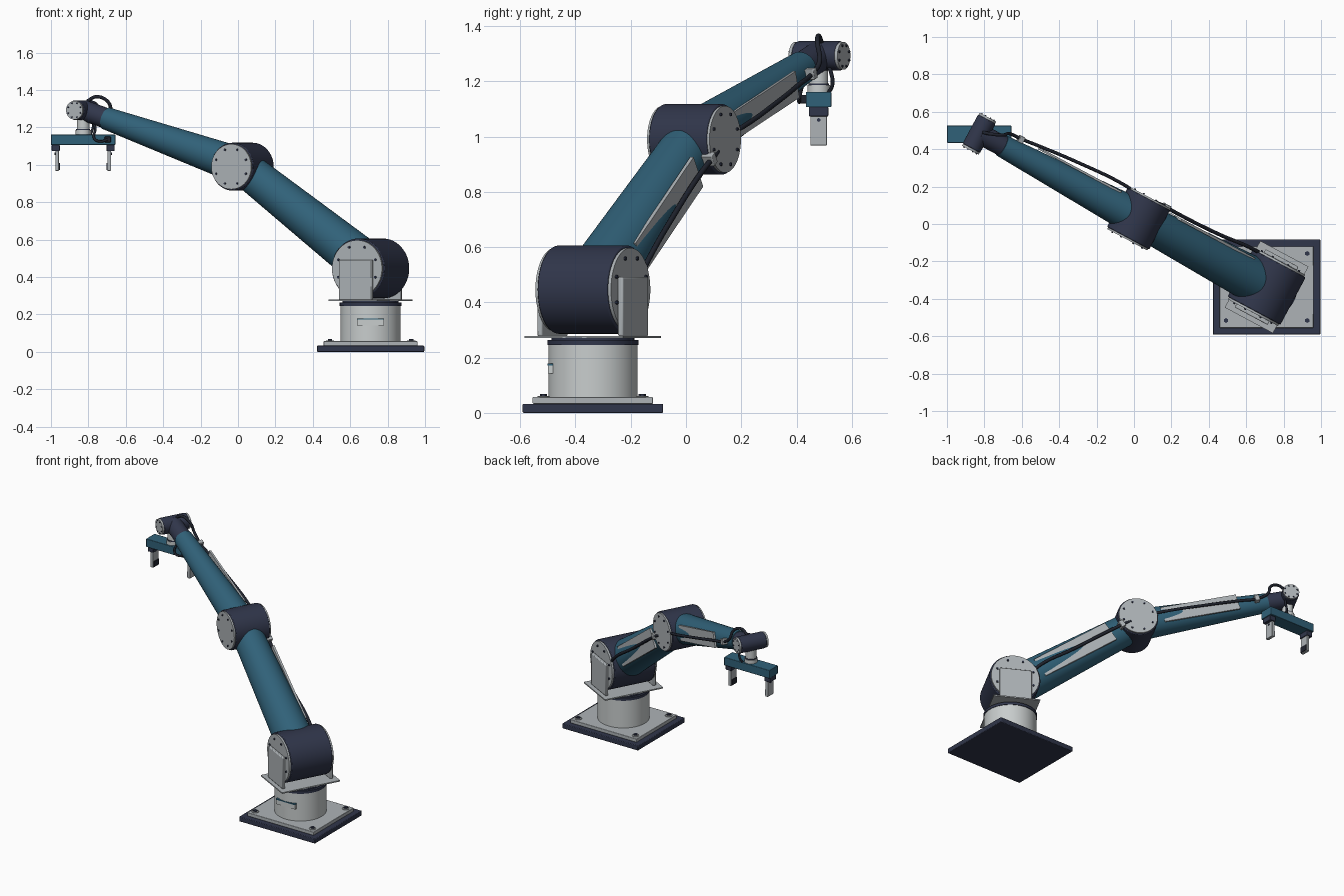
import bpy, bmesh, math
from mathutils import Matrix, Vector

if bpy.data.objects.get("Cube"):
    bpy.data.objects.remove(bpy.data.objects["Cube"], do_unlink=True)


def material(name, r, g, b):
    m = bpy.data.materials.new(name)
    m.use_nodes = True
    m.diffuse_color = (r, g, b, 1)
    m.node_tree.nodes["Principled BSDF"].inputs["Base Color"].default_value = (r, g, b, 1)
    return m


BLUE = material("steel blue paint", .03, .12, .19)
NAVY = material("dark navy", .03, .037, .07)
GREY = material("light grey metal", .42, .45, .47)
WHITE = material("off white paint", .58, .61, .61)
BLACK = material("black rubber", .014, .017, .027)


def finish(bm, name, mat, bevel=0):
    me = bpy.data.meshes.new(name)
    bm.to_mesh(me)
    bm.free()
    me.materials.append(mat)
    for p in me.polygons:
        p.use_smooth = True
    me.set_sharp_from_angle(angle=math.radians(35))
    ob = bpy.data.objects.new(name, me)
    bpy.context.collection.objects.link(ob)
    if bevel:
        mod = ob.modifiers.new("edge", "BEVEL")
        mod.width, mod.segments, mod.limit_method = bevel, 2, 'ANGLE'
    return ob


def rod(name, mat, frame, p, q, r1, r2=None, sides=48, bevel=0):
    """Round part from p to q, given in the coordinates of a frame."""
    p, q = frame @ Vector(p), frame @ Vector(q)
    d = q - p
    m = Matrix.Translation((p + q) / 2) @ d.to_track_quat('Z', 'Y').to_matrix().to_4x4()
    bm = bmesh.new()
    bmesh.ops.create_cone(bm, cap_ends=True, segments=sides, radius1=r1,
                          radius2=r1 if r2 is None else r2, depth=d.length, matrix=m)
    return finish(bm, name, mat, bevel)


def box(name, mat, frame, lo, hi, bevel=0):
    lo, hi = Vector(lo), Vector(hi)
    bm = bmesh.new()
    bmesh.ops.create_cube(bm, size=1, matrix=frame @ Matrix.Translation((lo + hi) / 2)
                          @ Matrix.Diagonal((*(hi - lo), 1)))
    return finish(bm, name, mat, bevel)


def hose(name, frame, pts, r=.01):
    cu = bpy.data.curves.new(name, 'CURVE')
    cu.dimensions, cu.bevel_depth, cu.bevel_resolution = '3D', r, 3
    cu.use_fill_caps = True
    cu.resolution_u = 8
    sp = cu.splines.new('BEZIER')
    sp.bezier_points.add(len(pts) - 1)
    for bp, co in zip(sp.bezier_points, pts):
        bp.co = frame @ Vector(co)
        bp.handle_left_type = bp.handle_right_type = 'AUTO'
    cu.materials.append(BLACK)
    ob = bpy.data.objects.new(name, cu)
    bpy.context.collection.objects.link(ob)


# Frames: local x runs along the arm, local -y is the cable side
YAW = Matrix.Rotation(math.radians(151.9), 4, 'Z')


def frame_at(p, pitch=0.0):
    return Matrix.Translation(p) @ YAW @ Matrix.Rotation(-pitch, 4, 'Y')


shoulder = Vector((.709, -.337, .446))
elbow = Vector((.024, .029, .99))
wrist = Vector((-.828, .483, 1.292))


def link_frame(a, b):
    d = b - a
    return frame_at(a, math.atan2(d.z, d.xy.length)), d.length


# Base
base = Matrix.Translation((.709, -.337, 0))
box("base_plate", NAVY, base, (-.287, -.254, 0), (.287, .254, .033), .004)
box("mounting_plate", GREY, base, (-.251, -.218, .033), (.251, .218, .057), .003)
for sx in (-1, 1):
    for sy in (-1, 1):
        x, y = sx * .217, sy * .179
        rod("base_washer", GREY, base, (x, y, .057), (x, y, .061), .022, sides=24)
        rod("base_bolt", NAVY, base, (x, y, .059), (x, y, .068), .013, sides=6)
rod("pedestal", WHITE, base, (0, 0, .057), (0, 0, .245), .161, sides=64)
rod("swivel_ring", NAVY, base, (0, 0, .245), (0, 0, .263), .165, sides=64)
rod("swivel_neck", NAVY, base, (0, 0, .263), (0, 0, .272), .15, sides=64)
box("name_plate", WHITE, base, (-.072, -.163, .142), (.072, -.145, .172))
box("name_plate_stripe", BLUE, base, (-.072, -.164, .172), (.072, -.145, .178))

# Turntable and shoulder brackets
turn = frame_at(Vector((.709, -.337, 0)))
box("turntable_plate", GREY, turn, (-.146, -.202, .271), (.146, .202, .279))
for s in (-1, 1):
    ys = sorted((s * .155, s * .176))
    box("shoulder_bracket", GREY, turn, (-.1, ys[0], .278), (.1, ys[1], .492), .005)


def joint(name, centre, r, half, cap, bolt):
    """Housing drum with bolted end covers."""
    f = frame_at(centre)
    rod(name + "_housing", NAVY, f, (0, -half + cap, 0), (0, half - cap, 0), r, sides=64, bevel=.005)
    for s in (-1, 1):
        rod(name + "_cover", GREY, f, (0, s * (half - cap), 0), (0, s * half, 0), r * .945, sides=64)
        for i in range(8):
            a = math.tau * (i + .5) / 8
            x, z = r * .76 * math.cos(a), r * .76 * math.sin(a)
            rod(name + "_cover_bolt", NAVY, f, (x, s * half, z), (x, s * (half + bolt), z),
                bolt, sides=6)


joint("shoulder", shoulder, .16, .155, .012, .007)
joint("elbow", elbow, .128, .128, .01, .006)
joint("wrist", wrist, .053, .1, .012, .0045)

# Upper arm with side panel and hose
f, n = link_frame(shoulder, elbow)
rod("upper_arm", BLUE, f, (0, 0, 0), (n, 0, 0), .125, .095, sides=64)
box("upper_arm_panel", GREY, f, (.2, -.108, -.065), (n - .205, -.094, .065))
hose("upper_arm_hose", f, [(.1, -.14, -.02), (.19, -.145, 0), (.45, -.128, 0),
                          (.75, -.122, 0), (n - .1, -.124, -.005), (n - .06, -.12, -.01)])
box("upper_hose_clip", GREY, f, (n - .14, -.14, -.022), (n - .11, -.09, .022), .003)

# Forearm with side panel and hose
f, n = link_frame(elbow, wrist)
rod("forearm", BLUE, f, (0, 0, 0), (n - .145, 0, 0), .1, .06, sides=64)
rod("wrist_neck", NAVY, f, (n - .16, 0, 0), (n, 0, 0), .055, bevel=.004)
box("forearm_panel", GREY, f, (.17, -.086, -.05), (.665, -.074, .05))
hose("forearm_hose", f, [(.08, -.115, 0), (.16, -.123, 0), (.45, -.112, 0),
                        (.68, -.092, 0), (.79, -.08, 0), (n - .14, -.075, .025),
                        (n - .1, -.055, .08), (n - .04, -.03, .088), (n, -.015, .05)], .009)
box("forearm_hose_clip", GREY, f, (.775, -.096, -.018), (.805, -.05, .02), .003)

# Tool flange below the wrist
tool = Matrix.Translation((-.828, .48, 0))
rod("tool_neck", WHITE, tool, (0, 0, 1.19), (0, 0, 1.27), .034)
rod("tool_collar", NAVY, tool, (0, 0, 1.185), (0, 0, 1.192), .037)
rod("tool_flange", WHITE, tool, (0, 0, 1.16), (0, 0, 1.186), .041)

# Gripper, mirrored fingers
box("gripper_body", BLUE, tool, (-.172, -.046, 1.106), (.172, .046, 1.162), .003)


def mirrored(name, mat, s, x0, x1, y, z0, z1, bevel=0):
    xs = sorted((s * x0, s * x1))
    box(name, mat, tool, (xs[0], -y, z0), (xs[1], y, z1), bevel)


for s in (-1, 1):
    mirrored("finger_carriage", NAVY, s, .125, .168, .035, 1.073, 1.107, .003)
    mirrored("finger", GREY, s, .13, .149, .03, .968, 1.074, .002)
    mirrored("finger_pad", BLACK, s, .125, .131, .027, .972, 1.01)
    rod("finger_bolt", NAVY, tool, (s * .148, 0, 1.06), (s * .153, 0, 1.06), .007, sides=6)

# Gripper hoses and plug
box("gripper_plug", BLACK, tool, (.114, -.066, 1.12), (.148, -.044, 1.15), .003)
hose("gripper_front_hose", tool, [(.03, -.035, 1.25), (.065, -.055, 1.2), (.06, -.07, 1.14),
                                  (.09, -.07, 1.125), (.13, -.062, 1.135)], .007)
hose("gripper_back_hose", tool, [(.035, .03, 1.27), (.055, .045, 1.23),
                                 (.05, .05, 1.19), (.035, .035, 1.155)], .007)
